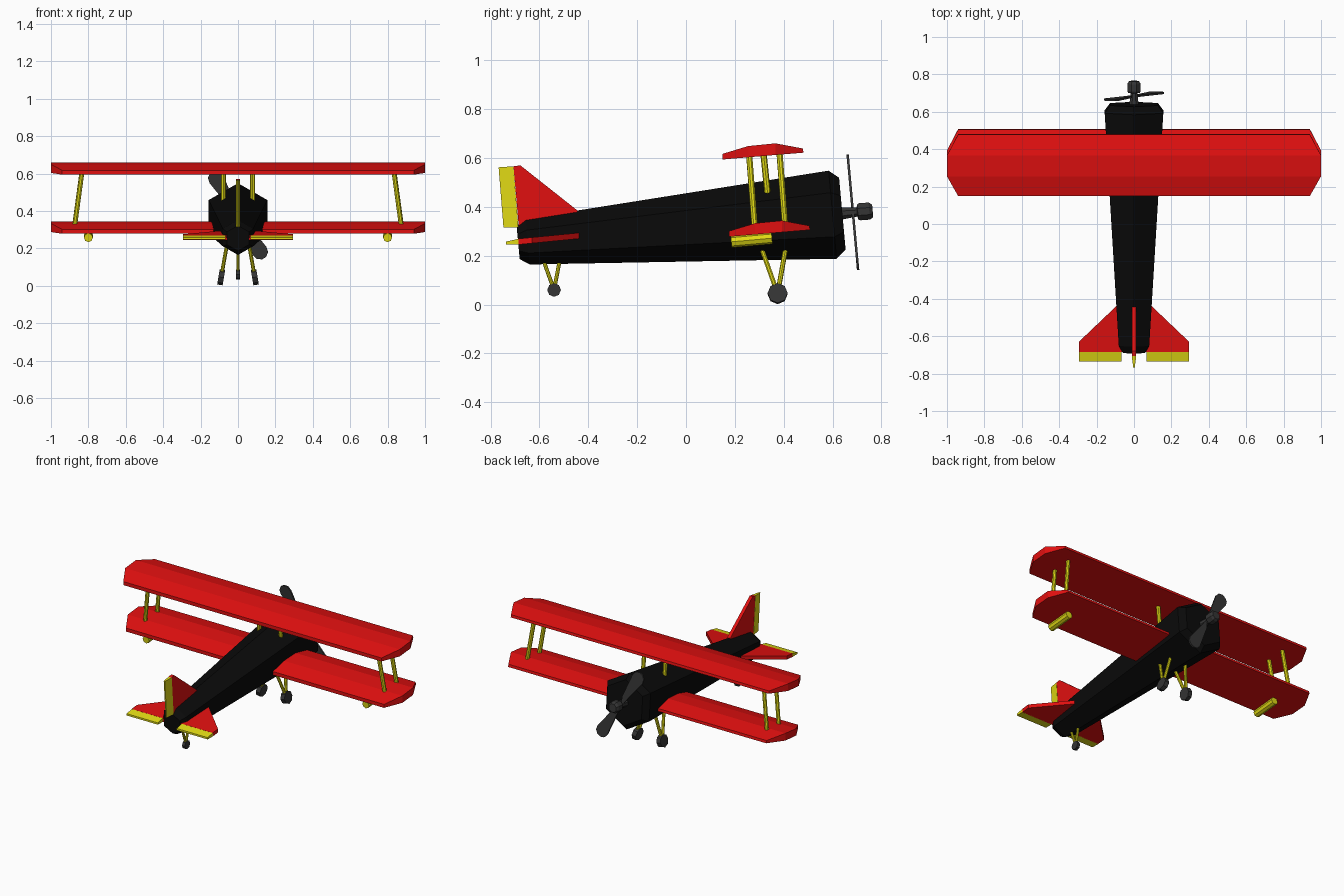
import bpy, bmesh
from math import sin, cos, pi, radians
from mathutils import Vector

if "Cube" in bpy.data.objects:
    bpy.data.objects.remove(bpy.data.objects["Cube"])

T = radians(5.2)  # nose-up tilt of the whole aircraft


def material(name, r, g, b):
    m = bpy.data.materials.new(name)
    m.diffuse_color = (r, g, b, 1)
    m.use_nodes = True
    m.node_tree.nodes["Principled BSDF"].inputs["Base Color"].default_value = m.diffuse_color
    return m


RED = material("red", .75, .005, .005)
BLACK = material("black", .003, .003, .003)
YELLOW = material("yellow", .75, .70, .007)
DARK = material("dark_grey", .035, .035, .035)


def loft(name, rings, mat, caps=None):
    """Bridge rings of equal length; caps lists the index groups closing each end."""
    n = len(rings[0])
    bm = bmesh.new()
    vs = [[bm.verts.new(p) for p in ring] for ring in rings]
    for a, b in zip(vs, vs[1:]):
        for i in range(n):
            j = (i + 1) % n
            bm.faces.new((a[i], a[j], b[j], b[i]))
    for ring in (vs[0], vs[-1]):
        for cap in caps or [range(n)]:
            bm.faces.new([ring[i] for i in cap])
    bmesh.ops.recalc_face_normals(bm, faces=bm.faces)
    me = bpy.data.meshes.new(name)
    bm.to_mesh(me)
    bm.free()
    me.materials.append(mat)
    ob = bpy.data.objects.new(name, me)
    bpy.context.collection.objects.link(ob)
    return ob


def tube(name, a, b, r, mat, sides=8):
    a, b = Vector(a), Vector(b)
    bpy.ops.mesh.primitive_cylinder_add(vertices=sides, radius=r, depth=(b - a).length,
                                        location=(a + b) / 2)
    ob = bpy.context.object
    ob.rotation_mode = 'QUATERNION'
    ob.rotation_quaternion = (b - a).to_track_quat('Z', 'Y')
    ob.name = name
    ob.data.materials.append(mat)


def disc(y, z, r, sides, start=0):
    """Ring perpendicular to the tilted long axis."""
    return [(r * sin(a), y - r * cos(a) * sin(T), z + r * cos(a) * cos(T))
            for a in (start + 2 * pi * i / sides for i in range(sides))]


# Fuselage: tapering hexagon with bevelled ends
loft("fuselage", [disc(-.687, .254, .068, 6), disc(-.648, .258, .094, 6),
                  disc(.600, .368, .181, 6), disc(.640, .372, .148, 6)], BLACK)

# Wings: flat-bottomed section, clipped tips (x, y, z)
SECTION = [(.94, .149, .594), (.94, .149, .617), (1, .255, .649), (1, .366, .66),
           (.94, .478, .639), (.94, .481, .622), (1, .366, .6125), (1, .255, .603)]
for name, dy, dz in (("upper_wing", 0, 0), ("lower_wing", .027, -.316)):
    loft(name, [[(s * x, y + dy, z + dz) for x, y, z in SECTION] for s in (-1, 1)], RED,
         [(0, 1, 2, 7), (2, 3, 6, 7), (3, 4, 5, 6)])

# Tailplane
plan = [(.085, -.43), (.295, -.63), (.295, -.685)]
outline = plan + [(-x, y) for x, y in reversed(plan)]
loft("tailplane", [[(x, y, .272 + (y + .54) * .098 + h) for x, y in outline]
                   for h in (-.012, .012)], RED)

# Fin and rudder
loft("fin", [[(x, y, z) for y, z in ((-.706, .566), (-.678, .57), (-.444, .385),
                                    (-.46, .34), (-.682, .29))] for x in (-.011, .011)], RED)
loft("rudder", [[(.012, -.706, z0), (-.012, -.706, z0), (-.004, z1y, z0 - .004), (.004, z1y, z0 - .004)]
                if z0 > .5 else
                [(.012, -.686, z0), (-.012, -.686, z0), (-.004, z1y, z0), (.004, z1y, z0)]
                for z0, z1y in ((.315, -.747), (.566, -.767))], YELLOW)

# Parts repeated on both sides
for s, side in ((-1, "left"), (1, "right")):
    loft(f"elevator_{side}", [[(s * x, -.682, .246), (s * x, -.682, .27),
                               (s * x, -.736, .258), (s * x, -.736, .246)]
                              for x in (.068, .295)], YELLOW)
    tube(f"outer_strut_front_{side}", (s * .873, .405, .33), (s * .832, .382, .63), .013, YELLOW)
    tube(f"outer_strut_rear_{side}", (s * .873, .281, .32), (s * .832, .258, .62), .013, YELLOW)
    tube(f"centre_strut_{side}", (s * .078, .334, .455), (s * .078, .316, .63), .013, YELLOW)
    tube(f"wing_pod_{side}", (s * .8, .185, .257), (s * .8, .352, .272), .024, YELLOW)
    # Main landing gear
    hub = Vector((s * .09, .375, .045))
    tube(f"gear_leg_front_{side}", hub, (s * .058, .407, .225), .010, YELLOW)
    tube(f"gear_leg_rear_{side}", hub, (s * .058, .311, .225), .010, YELLOW)
    axle = Vector((.0145, 0, s * .0025))
    tube(f"main_wheel_{side}", hub - axle, hub + axle, .041, DARK)

# Tail wheel
tube("tail_leg_front", (0, -.54, .06), (0, -.517, .18), .008, YELLOW)
tube("tail_leg_rear", (0, -.54, .06), (0, -.583, .18), .008, YELLOW)
tube("tail_wheel", (-.010, -.54, .06), (.010, -.54, .06), .028, DARK)

# Propeller hub
loft("propeller_hub", [disc(.635, .373, .027, 8, pi / 8), disc(.700, .379, .020, 8, pi / 8),
                       disc(.703, .379, .034, 8, pi / 8), disc(.712, .380, .038, 8, pi / 8),
                       disc(.750, .383, .038, 8, pi / 8), disc(.764, .384, .028, 8, pi / 8)], DARK)

# Propeller blades: flat paddle outline (along, across), turned about the tilted axis
half = [(0, -.014), (.05, -.017), (.225, -.042), (.254, -.035), (.27, -.012),
        (.27, .012), (.254, .035), (.225, .042), (.05, .017)]
for name, turn in (("propeller_blade_upper", radians(-31)), ("propeller_blade_lower", radians(149))):
    rings = []
    for t in (-.005, .005):
        ring = []
        for l, w in half:
            u = l * sin(turn) + w * cos(turn)
            v = l * cos(turn) - w * sin(turn)
            ring.append((u, .683 + t * cos(T) - v * sin(T), .378 + t * sin(T) + v * cos(T)))
        rings.append(ring)
    loft(name, rings, DARK)
